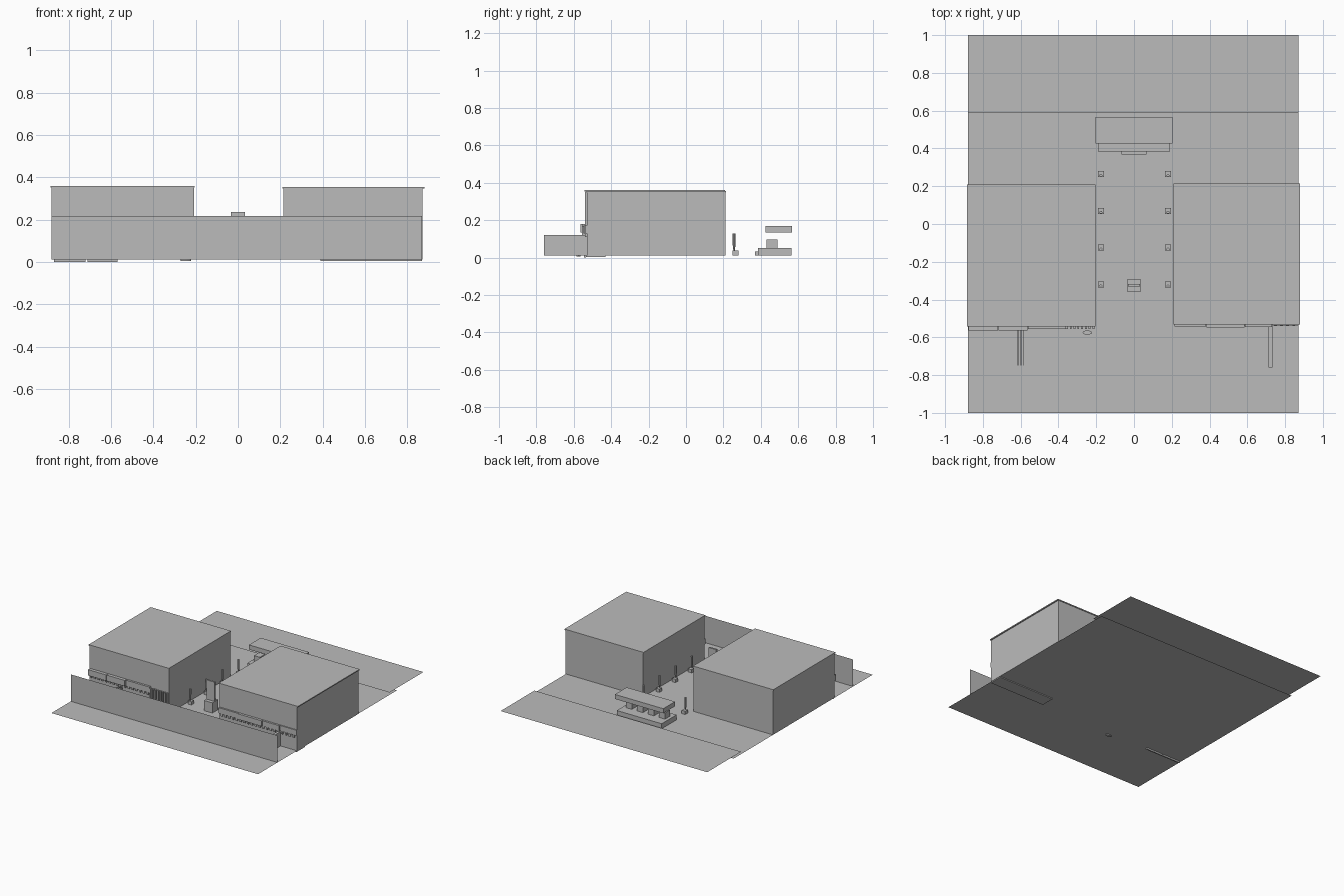
import bpy, bmesh, math
from mathutils import Matrix

if "Cube" in bpy.data.objects:
    bpy.data.objects.remove(bpy.data.objects["Cube"])

grey = bpy.data.materials.new("plain_grey")
grey.diffuse_color = (0.5, 0.5, 0.5, 1)
grey.use_nodes = True
grey.node_tree.nodes["Principled BSDF"].inputs["Base Color"].default_value = grey.diffuse_color
G = 0.012  # plaza level


def finish(name, bm):
    me = bpy.data.meshes.new(name)
    bm.to_mesh(me)
    bm.free()
    me.materials.append(grey)
    ob = bpy.data.objects.new(name, me)
    bpy.context.collection.objects.link(ob)
    return ob


def add_box(bm, x0, x1, y0, y1, z0, z1):
    m = Matrix.Translation(((x0 + x1) / 2, (y0 + y1) / 2, (z0 + z1) / 2))
    m = m @ Matrix.Diagonal((x1 - x0, y1 - y0, z1 - z0, 1))
    bmesh.ops.create_cube(bm, size=1, matrix=m)


def boxes(name, *dims):
    bm = bmesh.new()
    for d in dims:
        add_box(bm, *d)
    return finish(name, bm)


def sheet(name, pts):
    bm = bmesh.new()
    bm.faces.new([bm.verts.new(p) for p in pts])
    return finish(name, bm)


def cone(name, x, y, z0, z1, r0, r1, sides=8, sy=1):
    bm = bmesh.new()
    m = Matrix.Translation((x, y, (z0 + z1) / 2)) @ Matrix.Diagonal((1, sy, 1, 1))
    bmesh.ops.create_cone(bm, cap_ends=True, segments=sides, radius1=r0, radius2=r1,
                          depth=z1 - z0, matrix=m)
    return finish(name, bm)


# ground sheets: plaza, and a raised strip overlapping it at the back
sheet("plaza", [(-.88, -1, G), (.87, -1, G), (.87, .68, G), (-.88, .68, G)])
sheet("back_lawn", [(-.88, .59, .03), (.87, .59, .03), (.87, 1, .03), (-.88, 1, .03)])

# thin screen wall across the front
sheet("front_screen", [(-.88, -.765, G), (.87, -.765, G), (.87, -.765, .218), (-.88, -.765, .218)])

# two halls with thin roof lips
boxes("left_hall", (-.88, -.208, -.54, .205, G, .352))
boxes("left_roof", (-.885, -.205, -.543, .208, .352, .36))
boxes("right_hall", (.215, .872, -.53, .21, G, .347))
boxes("right_roof", (.21, .88, -.533, .214, .347, .355))

# shop fascias, windows frames and small lamps under them
boxes("left_fascia", (-.875, -.72, -.565, -.54, .135, .18), (-.717, -.565, -.565, -.54, .135, .18),
      (-.56, -.36, -.556, -.54, .135, .18))
boxes("left_shutter", *[(-.36 + i * .02, -.35 + i * .02, -.556, -.54, G, .17) for i in range(8)])
boxes("right_fascia", (.385, .585, -.549, -.53, .13, .172), (.588, .73, -.545, -.53, .13, .172),
      (.215, .382, -.543, -.53, .13, .172), (.733, .87, -.538, -.53, .13, .172))
boxes("left_shop_trim", *[(-.87 + i * .032, -.855 + i * .032, -.55, -.54, .115, .135) for i in range(16)])
boxes("right_shop_trim", *[(.23 + i * .032, .245 + i * .032, -.54, -.53, .11, .13) for i in range(20)])

# shop footings reaching below the plaza
boxes("left_shop_footing", (-.87, -.72, -.545, -.535, 0, .02), (-.71, -.57, -.545, -.535, 0, .02))
boxes("right_shop_footing", (.39, .87, -.535, -.43, .004, .011))

# queue rails reaching forward
boxes("left_rail", *[(-.62 + i * .008, -.616 + i * .008, -.75, -.565, G, .12) for i in range(5)])
boxes("right_partition", (.712, .732, -.76, -.53, G, .122))
cone("bin", -.247, -.575, .005, .06, .025, .025, 16, .45)

# lamp posts in two rows along the passage
for i in range(4):
    y = .265 - i * .195
    for x in (-.175, .18):
        boxes("lamp_base", (x - .015, x + .015, y - .016, y + .016, G, .037))
        cone("lamp_post", x, y - .008, .035, .06, .003, .007)
        cone("lamp_head", x, y - .008, .06, .13, .007, .008)

# monument
boxes("monument_base", (-.035, .035, -.36, -.29, G, .09))
boxes("monument_slab", (-.033, .033, -.332, -.318, .09, .237))

# pavilion at the back: plinth, step, counters, floating canopy
boxes("pavilion_plinth", (-.19, .19, .385, .565, G, .05))
boxes("pavilion_step", (-.065, .065, .368, .385, G, .032))
boxes("pavilion_counter", *[(x - .025, x + .025, .43, .49, .05, .097) for x in (-.14, -.047, .047, .14)])
boxes("pavilion_canopy", (-.205, .205, .425, .567, .135, .17))
